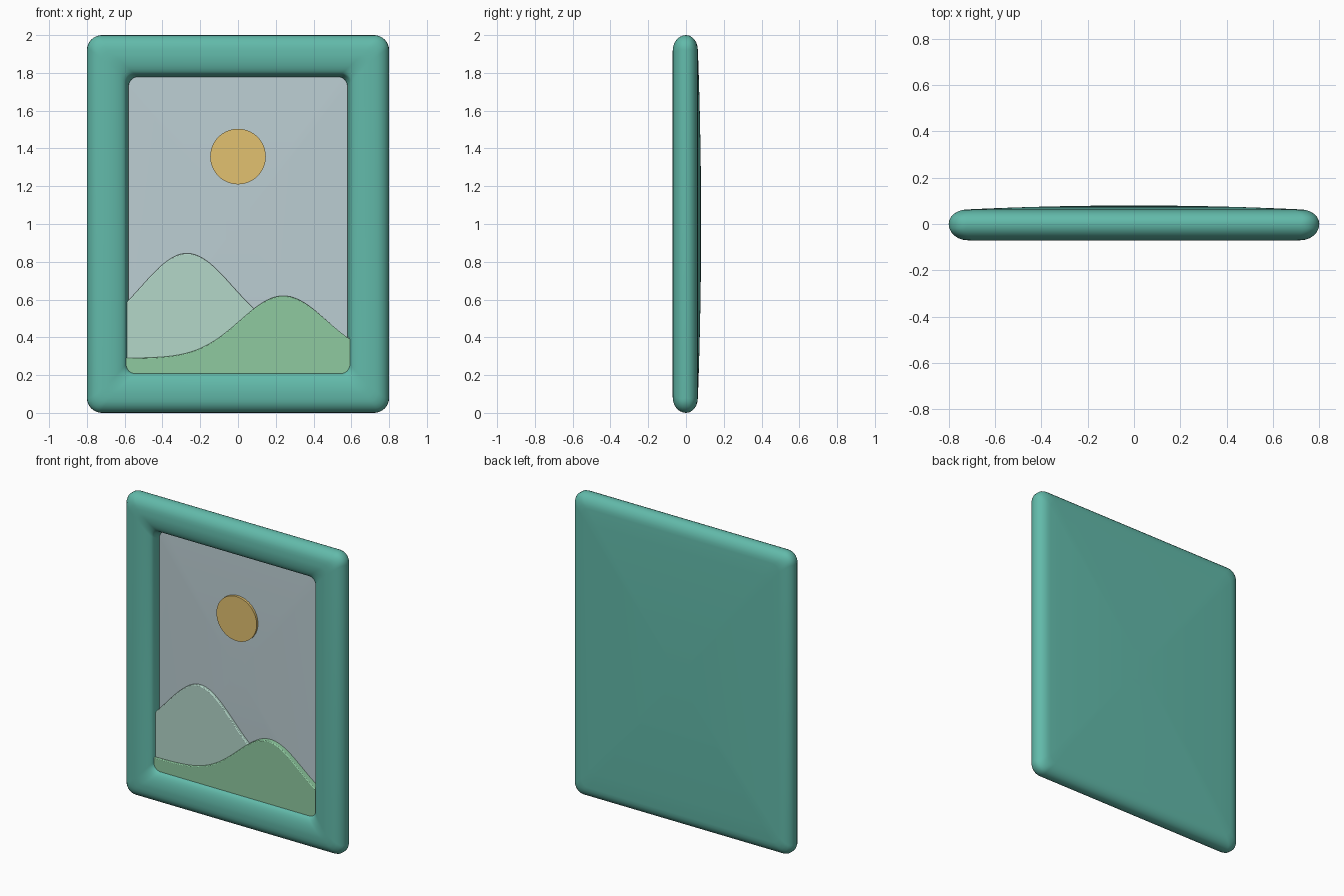
import bpy, bmesh, math

cube = bpy.data.objects.get("Cube")
if cube:
    bpy.data.objects.remove(cube, do_unlink=True)

HALF_W, HALF_H, MID_Z = 0.8, 1.0, 1.0


def material(name, *rgb):
    """Flat material from 0-255 display values."""
    lin = [((c / 255 + 0.055) / 1.055) ** 2.4 for c in rgb] + [1]
    m = bpy.data.materials.new(name)
    m.use_nodes = True
    m.diffuse_color = lin
    bsdf = m.node_tree.nodes["Principled BSDF"]
    bsdf.inputs["Base Color"].default_value = lin
    bsdf.inputs["Roughness"].default_value = 0.7
    return m


def finish(bm, name, mat, angle=50):
    bmesh.ops.recalc_face_normals(bm, faces=bm.faces)
    me = bpy.data.meshes.new(name)
    bm.to_mesh(me)
    bm.free()
    me.materials.append(mat)
    ob = bpy.data.objects.new(name, me)
    bpy.context.collection.objects.link(ob)
    bpy.ops.object.select_all(action="DESELECT")
    ob.select_set(True)
    bpy.context.view_layer.objects.active = ob
    bpy.ops.object.shade_smooth_by_angle(angle=math.radians(angle))
    return ob


def rounded_rect(bm, w, h, r, y, steps=8):
    """Ring of vertices around a rounded rectangle with half sizes w, h."""
    ring = []
    for corner, (sx, sz) in enumerate([(1, 1), (-1, 1), (-1, -1), (1, -1)]):
        for i in range(steps + 1):
            a = math.pi / 2 * (corner + i / steps)
            ring.append(bm.verts.new((sx * (w - r) + r * math.cos(a), y,
                                      MID_Z + sz * (h - r) + r * math.sin(a))))
    return ring


def bridge(bm, rings):
    for a, b in zip(rings, rings[1:]):
        for i in range(len(a)):
            j = (i + 1) % len(a)
            bm.faces.new((a[i], a[j], b[j], b[i]))


def dome(bm, w, h, r, y_edge, y_mid, rings=8):
    """Rings shrinking to the middle while bulging from y_edge to y_mid."""
    out = []
    for k in range(1, rings + 1):
        s = 1 - k / (rings + 1)
        y = y_edge + (y_mid - y_edge) * (1 - s * s)
        out.append(rounded_rect(bm, w * s, h * s, r * s, y))
    return out


teal = material("teal frame", 98, 186, 170)
sky_grey = material("pale sky", 188, 206, 211)
sun_gold = material("golden sun", 226, 193, 112)
mint = material("pale mint hill", 180, 215, 201)
green = material("soft green hill", 143, 202, 160)

# Frame: puffy cross-section swept round the border, with a domed back
bm = bmesh.new()
profile = []
for i in range(13):                      # rounded outer edge, back to front
    a = math.pi / 2 - math.pi * i / 12
    depth = 0.063 if a > 0 else 0.07
    profile.append((0.08 * (1 - math.cos(a)), depth * math.sin(a), 0.08 - 0.03 * math.cos(math.pi / 2 - abs(a))))
profile.append((0.105, -0.072, 0.04))
for i in range(1, 9):                    # front rolling into the opening
    a = math.pi / 2 * i / 8
    profile.append((0.105 + 0.103 * math.sin(a), -0.03 - 0.042 * math.cos(a), 0.04 + 0.01 * i / 8))
profile += [(0.22, -0.005, 0.05), (0.222, 0.02, 0.05)]
sweep = [rounded_rect(bm, HALF_W - d, HALF_H - d, r, y) for d, y, r in profile]
back = dome(bm, HALF_W - 0.08, HALF_H - 0.08, 0.05, 0.063, 0.08)
bridge(bm, back[::-1] + sweep)
bm.faces.new(back[-1])
finish(bm, "picture_frame", teal)

# Sky: gently bulging panel at the bottom of the opening
bm = bmesh.new()
panel = [rounded_rect(bm, 0.59, 0.79, 0.05, 0.008)]
panel += dome(bm, 0.59, 0.79, 0.05, 0.008, -0.004)
bridge(bm, panel)
bm.faces.new(panel[-1])
finish(bm, "sky_panel", sky_grey)

# Sun: thin disc on the sky
bm = bmesh.new()
bmesh.ops.create_cone(bm, cap_ends=True, segments=64, radius1=0.147, radius2=0.147, depth=0.02)
for v in bm.verts:
    v.co = (v.co.x, v.co.z - 0.005, 1.357 + v.co.y)
finish(bm, "sun", sun_gold, 30)


# Hills: bell-shaped slabs tucked into the frame
def hill(name, mat, peak_x, base, height, width, y_front):
    bm = bmesh.new()
    left, right, count = -0.605, 0.605, 48
    xs = [left + (right - left) * i / count for i in range(count + 1)]
    outline = [(x, base + height * math.exp(-((x - peak_x) / width) ** 2)) for x in xs]
    outline += [(right, 0.195), (left, 0.195)]
    face = bm.faces.new([bm.verts.new((x, y_front, z)) for x, z in outline])
    res = bmesh.ops.extrude_face_region(bm, geom=[face], use_keep_orig=True)
    moved = [g for g in res["geom"] if isinstance(g, bmesh.types.BMVert)]
    bmesh.ops.translate(bm, vec=(0, 0.015 - y_front, 0), verts=moved)
    ob = finish(bm, name, mat, 40)
    bevel = ob.modifiers.new("soft edge", "BEVEL")
    bevel.width, bevel.segments = 0.005, 2
    bevel.limit_method, bevel.angle_limit = "ANGLE", math.radians(50)


hill("far_hill", mint, -0.27, 0.40, 0.445, 0.342, -0.02)
hill("near_hill", green, 0.24, 0.29, 0.33, 0.323, -0.032)
